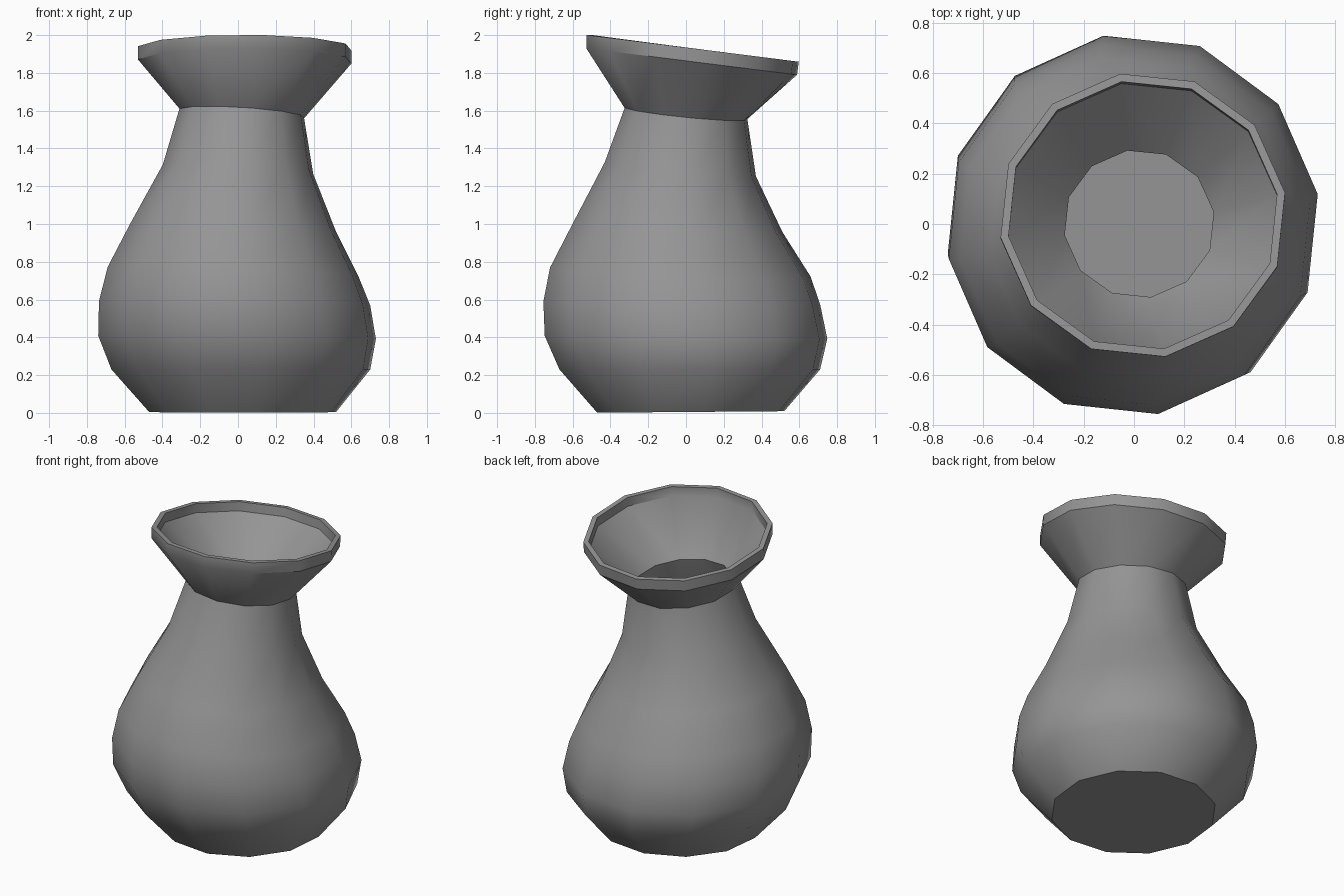
import bpy, bmesh, math

cube = bpy.data.objects.get("Cube")
if cube:
    bpy.data.objects.remove(cube, do_unlink=True)

SIDES = 12
START = math.radians(9)

# One grey clay colour
clay = bpy.data.materials.new("grey clay")
clay.use_nodes = True
GREY = (0.3, 0.3, 0.3, 1)
clay.diffuse_color = GREY
clay.node_tree.nodes["Principled BSDF"].inputs["Base Color"].default_value = GREY

# Leaning rings: centre x, centre y, half width, half depth, height, tilt in x, tilt in y
RINGS = [
    (0.025, 0.025, 0.495, 0.495, 0.005, 0, 0.008),
    (0.015, 0.02, 0.685, 0.69, 0.23, 0, 0),
    (-0.005, 0, 0.735, 0.748, 0.4, -0.01, -0.012),
    (-0.018, -0.022, 0.718, 0.733, 0.58, -0.014, -0.015),
    (-0.025, -0.03, 0.665, 0.69, 0.745, -0.035, -0.04),
    (-0.025, -0.045, 0.545, 0.555, 0.98, -0.035, -0.045),
    (0, -0.03, 0.398, 0.4, 1.29, -0.045, -0.1),
    (0.02, 0, 0.33, 0.325, 1.585, -0.062, -0.1),
    (0.035, 0.03, 0.565, 0.558, 1.86, 0, -0.126),
    (0.035, 0.035, 0.565, 0.562, 1.93, 0, -0.126),
]


def add_ring(bm, cx, cy, half_x, half_y, z, tilt_x, tilt_y):
    verts = []
    for i in range(SIDES):
        a = START + math.tau * i / SIDES
        dx = half_x * math.cos(a) / math.cos(START)
        dy = half_y * math.sin(a) / math.cos(START)
        verts.append(bm.verts.new((cx + dx, cy + dy, z + tilt_x * dx + tilt_y * dy)))
    return verts


# Outer skin: base, belly, neck and flared lip
bm = bmesh.new()
loops = [add_ring(bm, *ring) for ring in RINGS]
bm.faces.new(reversed(loops[0]))
for low, high in zip(loops, loops[1:]):
    for i in range(SIDES):
        j = (i + 1) % SIDES
        bm.faces.new((low[i], low[j], high[j], high[i]))
mesh = bpy.data.meshes.new("vase")
bm.to_mesh(mesh)
bm.free()
mesh.materials.append(clay)
vase = bpy.data.objects.new("vase", mesh)
bpy.context.collection.objects.link(vase)

# Hollow inside
wall = vase.modifiers.new("wall", 'SOLIDIFY')
wall.thickness = 0.031
wall.offset = -1
wall.use_even_offset = True

# Smooth body with crisp base, neck and lip edges
bpy.ops.object.select_all(action='DESELECT')
vase.select_set(True)
bpy.context.view_layer.objects.active = vase
bpy.ops.object.modifier_apply(modifier=wall.name)
bpy.ops.object.shade_smooth_by_angle(angle=math.radians(35))
